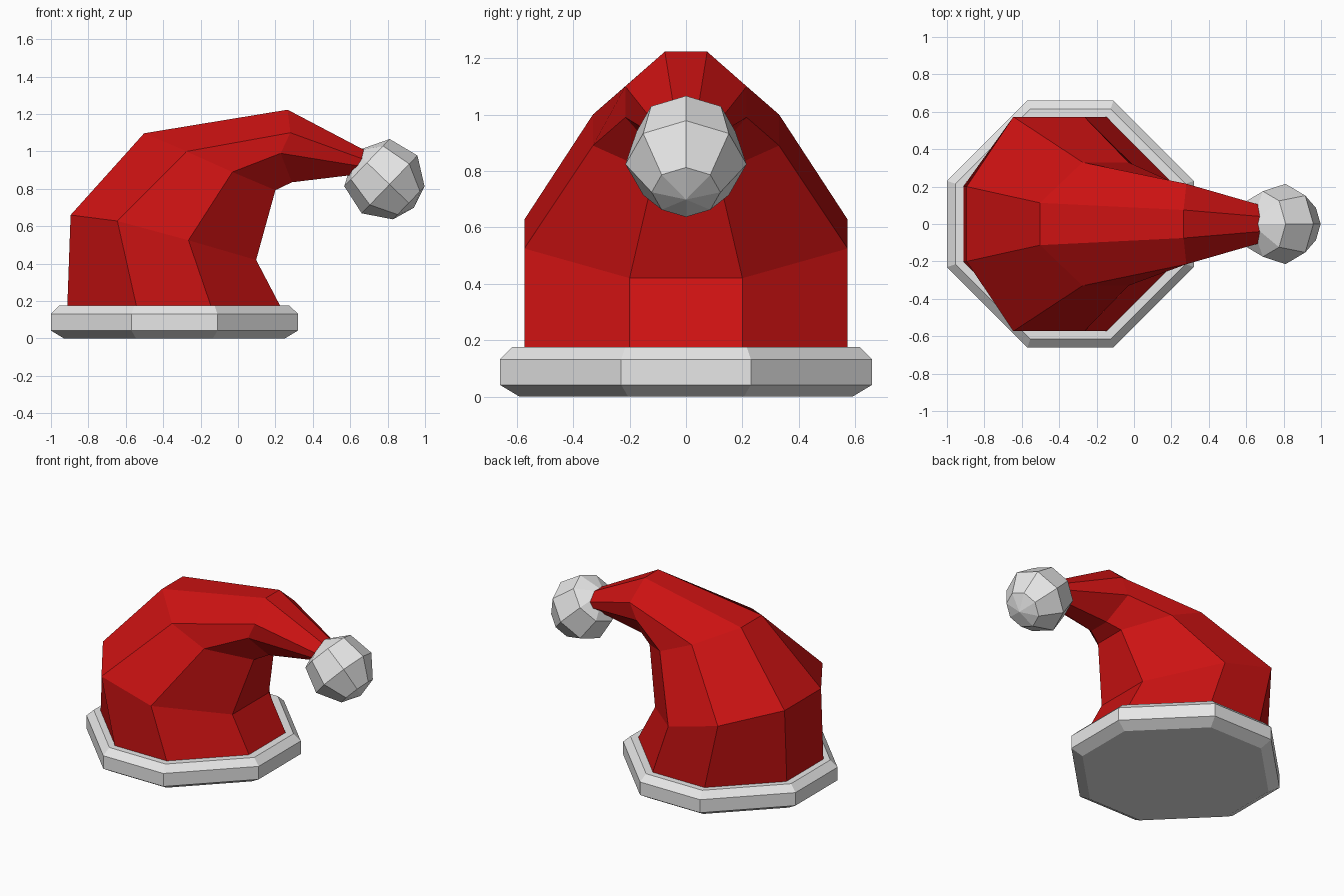
import bpy, bmesh, math
from mathutils import Vector

if "Cube" in bpy.data.objects:
    bpy.data.objects.remove(bpy.data.objects["Cube"])


def material(name, rgb):
    m = bpy.data.materials.new(name)
    m.diffuse_color = (*rgb, 1)
    m.use_nodes = True
    m.node_tree.nodes["Principled BSDF"].inputs["Base Color"].default_value = m.diffuse_color
    return m


RED = material("red felt", (0.6, 0.006, 0.006))
WHITE = material("white fluff", (0.8, 0.8, 0.8))


def loft(name, rings, mat):
    """Skin closed rings of equal length; one-point rings become poles."""
    bm = bmesh.new()
    loops = [[bm.verts.new(p) for p in r] for r in rings]
    for a, b in zip(loops, loops[1:]):
        n = max(len(a), len(b))
        for i in range(n):
            j = (i + 1) % n
            if len(a) == 1:
                bm.faces.new((a[0], b[j], b[i]))
            elif len(b) == 1:
                bm.faces.new((a[i], a[j], b[0]))
            else:
                bm.faces.new((a[i], a[j], b[j], b[i]))
    for end in (loops[0], loops[-1]):
        if len(end) > 2:
            bm.faces.new(end)
    bmesh.ops.recalc_face_normals(bm, faces=bm.faces)
    me = bpy.data.meshes.new(name)
    bm.to_mesh(me)
    bm.free()
    me.materials.append(mat)
    ob = bpy.data.objects.new(name, me)
    bpy.context.collection.objects.link(ob)
    return ob


def octagon(profile, narrow, wide):
    """Mirrored 8-sided ring from four (x, z) points, back to front."""
    ys = (narrow, wide, wide, narrow)
    half = [(x, y, z) for (x, z), y in zip(profile, ys)]
    return half + [(x, -y, z) for x, y, z in reversed(half)]


# Brim: bevelled irregular octagon
CX = -0.34
def flat_octagon(a, b, z):
    return octagon([(CX + dx, z) for dx in (-a, -b, b, a)], b, a)

loft("brim", [flat_octagon(0.59, 0.205, 0),
              flat_octagon(0.66, 0.23, 0.042),
              flat_octagon(0.66, 0.23, 0.132),
              flat_octagon(0.615, 0.215, 0.176)], WHITE)

# Drooping cone of the hat
loft("hat_body", [
    flat_octagon(0.573, 0.2, 0.16),
    octagon([(-0.895, 0.66), (-0.645, 0.628), (-0.265, 0.525), (0.097, 0.42)], 0.2, 0.573),
    octagon([(-0.502, 1.097), (-0.275, 1.0), (-0.03, 0.89), (0.2, 0.793)], 0.113, 0.33),
    octagon([(0.265, 1.223), (0.28, 1.1), (0.228, 0.99), (0.288, 0.835)], 0.075, 0.215),
    octagon([(0.68, 1.005), (0.68, 0.955), (0.66, 0.92), (0.66, 0.88)], 0.04, 0.1),
], RED)

# Pompom: eight-sided ball with its axis tilted downward
centre = Vector((0.783, 0, 0.85))
axis = Vector((0.72, 0, -0.694))
up = Vector((0.694, 0, 0.72))
side = Vector((0, 1, 0))
R = 0.218
rings = []
for deg in (0, 34, 80, 126.5, 180):
    t = math.radians(deg)
    mid = centre + axis * R * math.cos(t)
    if deg in (0, 180):
        rings.append([mid])
    else:
        rings.append([mid + R * math.sin(t) * (up * math.cos(k * math.pi / 4)
                      + side * math.sin(k * math.pi / 4)) for k in range(8)])
loft("pompom", rings, WHITE)
